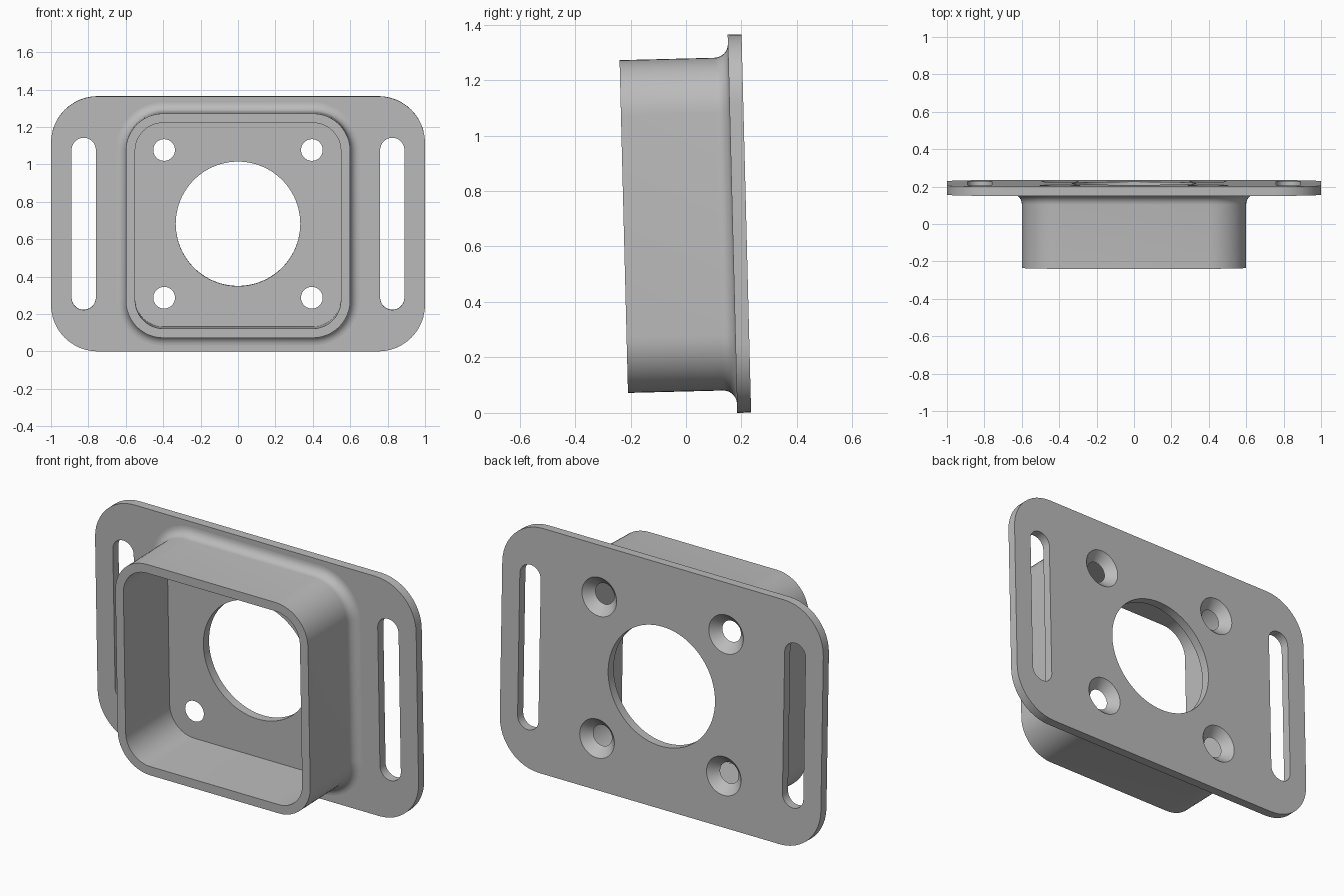
import bpy
import bmesh
from math import cos, sin, pi, radians
from mathutils import Matrix, Vector

cube = bpy.data.objects.get("Cube")
if cube:
    bpy.data.objects.remove(cube, do_unlink=True)

# Main dimensions: the plate lies in XY, with Z as depth toward the front
THICK, DEPTH = 0.05, 0.442
PLATE_X, PLATE_Y = 1.0, 0.682
BOX, WALL, FILLET = 0.6, 0.05, 0.05
HOLE_AT = 0.395
SLOT_AT = 0.825
TILT = radians(1.45)

bm = bmesh.new()


def rounded(hx, hy, r, z, cx=0.0, cy=0.0, steps=12):
    """Closed ring of edges: a rounded rectangle, slot or circle."""
    points = []
    for quarter, (sx, sy) in enumerate([(1, 1), (-1, 1), (-1, -1), (1, -1)]):
        for i in range(steps + 1):
            a = (quarter + i / steps) * pi / 2
            p = Vector((cx + sx * (hx - r) + r * cos(a),
                        cy + sy * (hy - r) + r * sin(a), z))
            if not points or (p - points[-1]).length > 1e-5:
                points.append(p)
    if (points[0] - points[-1]).length < 1e-5:
        points.pop()
    verts = [bm.verts.new(p) for p in points]
    return [bm.edges.new((v, verts[(i + 1) % len(verts)]))
            for i, v in enumerate(verts)]


def circle(r, z, cx=0.0, cy=0.0, steps=10):
    return rounded(r, r, r, z, cx, cy, steps)


def skin(*rings):
    """Smooth wall running through matching rings."""
    for a, b in zip(rings, rings[1:]):
        for ea, eb in zip(a, b):
            (p, q), (s, t) = ea.verts, eb.verts
            bm.faces.new((p, q, t, s)).smooth = True


def cap(*rings):
    """Flat face bounded by the first ring, with the others as holes."""
    edges = [e for ring in rings for e in ring]
    bmesh.ops.triangle_fill(bm, use_beauty=True, edges=edges,
                            normal=Vector((0, 0, 1)))


# Plate edge
plate_back = rounded(PLATE_X, PLATE_Y, 0.25, 0)
plate_front = rounded(PLATE_X, PLATE_Y, 0.25, THICK)
skin(plate_back, plate_front)

# Strap slots
slots_back, slots_front = [], []
for side in (-1, 1):
    back, front = (rounded(0.065, 0.46, 0.065, z, side * SLOT_AT) for z in (0, THICK))
    skin(back, front)
    slots_back.append(back)
    slots_front.append(front)

# Central opening and countersunk screw holes
bore_back, bore_front = circle(0.333, 0, steps=20), circle(0.333, THICK, steps=20)
skin(bore_back, bore_front)
screws_back, screws_front = [], []
for sx in (-1, 1):
    for sy in (-1, 1):
        back = circle(0.108, 0, sx * HOLE_AT, sy * HOLE_AT)
        front = circle(0.058, THICK, sx * HOLE_AT, sy * HOLE_AT)
        skin(back, front)
        screws_back.append(back)
        screws_front.append(front)

# Box collar: fillet from the plate, outer wall, rim and inner wall
fillet = []
for i in range(9):
    a = i / 8 * pi / 2
    grow = FILLET * (1 - sin(a))
    fillet.append(rounded(BOX + grow, BOX + grow, 0.2 + grow,
                          THICK + FILLET * (1 - cos(a))))
inner = BOX - WALL
rim_outer = rounded(BOX, BOX, 0.2, DEPTH)
rim_inner = rounded(inner, inner, 0.2 - WALL, DEPTH)
floor_edge = rounded(inner, inner, 0.2 - WALL, THICK)
skin(*fillet, rim_outer)
skin(rim_inner, floor_edge)

# Flat faces
cap(plate_back, bore_back, *slots_back, *screws_back)
cap(plate_front, fillet[0], *slots_front)
cap(floor_edge, bore_front, *screws_front)
cap(rim_outer, rim_inner)
bmesh.ops.recalc_face_normals(bm, faces=bm.faces)

# Stand the bracket up, leaning slightly forward
bm.transform(Matrix.Translation((0, 0.2175, 0.683))
             @ Matrix.Rotation(pi / 2 + TILT, 4, 'X'))

mesh = bpy.data.meshes.new("mounting_bracket")
bm.to_mesh(mesh)
bm.free()
bracket = bpy.data.objects.new("mounting_bracket", mesh)
bpy.context.collection.objects.link(bracket)

# Keep curved walls smooth and every real corner sharp
flat = [not p.use_smooth for p in mesh.polygons]
bpy.ops.object.select_all(action='DESELECT')
bracket.select_set(True)
bpy.context.view_layer.objects.active = bracket
bpy.ops.object.shade_smooth_by_angle(angle=radians(30))
for p, is_flat in zip(mesh.polygons, flat):
    p.use_smooth = not is_flat

# Plain grey finish
grey = bpy.data.materials.new("plain grey")
grey.use_nodes = True
colour = (0.5, 0.5, 0.5, 1)
grey.diffuse_color = colour
grey.node_tree.nodes["Principled BSDF"].inputs["Base Color"].default_value = colour
mesh.materials.append(grey)
